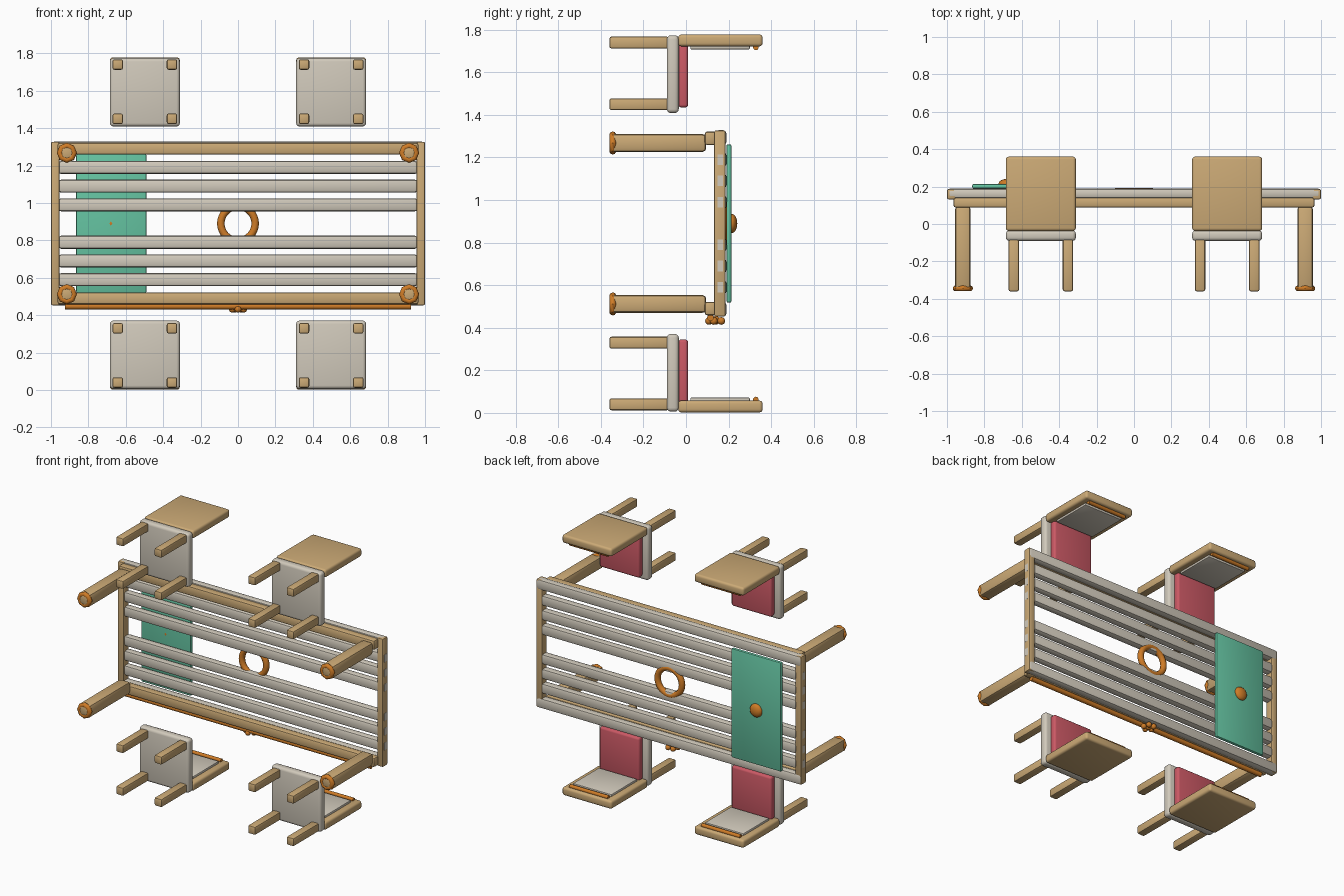
import bpy, math
from math import radians, cos, sin, tau

cube = bpy.data.objects.get("Cube")
if cube:
    bpy.data.objects.remove(cube, do_unlink=True)


def material(name, rgb):
    m = bpy.data.materials.new(name)
    m.use_nodes = True
    m.diffuse_color = (*rgb, 1)
    m.node_tree.nodes["Principled BSDF"].inputs["Base Color"].default_value = (*rgb, 1)
    return m


WOOD = material("tan wood", (0.60, 0.40, 0.18))
PALE = material("pale wood", (0.64, 0.59, 0.50))
ORANGE = material("orange trim", (0.62, 0.20, 0.02))
RED = material("red cushion", (0.60, 0.10, 0.13))
GREEN = material("green cloth", (0.13, 0.55, 0.36))

MID = 0.89   # height of the mirror plane through the table


def finish(name, mat, angle=40):
    o = bpy.context.object
    o.name = name
    o.data.materials.append(mat)
    bpy.ops.object.shade_smooth_by_angle(angle=radians(angle))
    return o


def box(name, mat, x, y, z, bevel=0.012, segments=2):
    """Rounded box from (min, max) ranges on each axis."""
    spans = (x, y, z)
    bpy.ops.mesh.primitive_cube_add(size=1, location=[(a + b) / 2 for a, b in spans])
    o = bpy.context.object
    o.scale = [abs(b - a) for a, b in spans]
    bpy.ops.object.transform_apply(location=False, rotation=False, scale=True)
    if bevel:
        mod = o.modifiers.new("rounding", "BEVEL")
        mod.width = bevel
        mod.segments = segments
        bpy.ops.object.modifier_apply(modifier=mod.name)
    return finish(name, mat)


def ball(name, mat, loc, scale):
    bpy.ops.mesh.primitive_uv_sphere_add(segments=16, ring_count=10, radius=1, location=loc)
    bpy.context.object.scale = scale
    return finish(name, mat, 60)


def ring(name, mat, loc, major, minor, sides=32):
    bpy.ops.mesh.primitive_torus_add(location=loc, rotation=(radians(90), 0, 0),
                                     major_radius=major, minor_radius=minor,
                                     major_segments=sides, minor_segments=10)
    return finish(name, mat)


def rod(name, mat, loc, radius, length):
    bpy.ops.mesh.primitive_cylinder_add(vertices=12, radius=radius, depth=length,
                                        location=loc, rotation=(0, radians(90), 0))
    return finish(name, mat)


def around(value, half):
    return (value - half, value + half)


# Table top: slats with an open gap in the middle, long edge rails and end boards
for i in range(-4, 5):
    if i == 0:
        continue
    z = MID + 0.1 * i
    edge = abs(i) == 4
    if edge:
        z = MID + math.copysign(0.403, i)
    half = 0.998 if edge else 0.96
    box("edge_rail" if edge else "slat", PALE, (-half, half), (0.137, 0.19),
        around(z, 0.035), 0.015)
    if not edge:
        for s in (-1, 1):
            box("slat_tenon", PALE, around(s * 0.998, 0.003), around(0.16, 0.013),
                around(z, 0.025), 0)
for s in (-1, 1):
    box("end_board", WOOD, around(s * 0.977, 0.023), (0.132, 0.186),
        around(MID, 0.437), 0.008)
    box("apron", WOOD, (-0.965, 0.965), (0.088, 0.142), around(MID + s * 0.4, 0.032), 0.012)

# Table legs with ring feet
for sx in (-1, 1):
    for sz in (-1, 1):
        x, z = sx * 0.915, MID + sz * 0.378
        box("table_leg", WOOD, around(x, 0.042), (-0.357, 0.095), around(z, 0.042), 0.018)
        ring("leg_foot", ORANGE, (x, -0.344, z), 0.038, 0.016, 8)

# Center ring, cloth and its knob
ring("center_ring", ORANGE, (0, 0.174, MID), 0.092, 0.02)
box("cloth", GREEN, (-0.865, -0.49), (0.19, 0.214), around(MID, 0.372), 0.008)
ball("cloth_knob", ORANGE, (-0.68, 0.215, MID), (0.045, 0.026, 0.045))

# Trim rod and bead flower along the lower edge
rod("trim_rod", ORANGE, (0, 0.115, 0.447), 0.016, 1.85)
ball("flower_center", ORANGE, (0, 0.14, 0.435), (0.02, 0.02, 0.02))
for k in range(5):
    a = tau * k / 5 - tau / 4
    ball("flower_bead", ORANGE, (0.032 * cos(a), 0.14 + 0.032 * sin(a), 0.432),
         (0.018, 0.018, 0.018))


# Chairs: four, mirrored above and below the table
def chair(cx, side):
    def zr(a, b):
        return tuple(sorted((MID + side * a, MID + side * b)))

    box("seat", PALE, around(cx, 0.187), (-0.09, -0.034), zr(0.519, 0.884), 0.018, 3)
    for s in (-1, 1):
        for h in (0.56, 0.85):
            box("chair_leg", WOOD, around(cx + s * 0.145, 0.028), (-0.36, -0.08),
                zr(h - 0.028, h + 0.028), 0.01)
    box("cushion", RED, around(cx, 0.15), (-0.036, 0.01), zr(0.545, 0.842), 0.014, 3)
    box("backrest", WOOD, around(cx, 0.187), (-0.037, 0.36), zr(0.832, 0.888), 0.015, 3)
    box("back_panel", PALE, around(cx, 0.145), (0.02, 0.3), zr(0.818, 0.84), 0.006)
    rod("back_bar", ORANGE, (cx, 0.328, MID + side * 0.827), 0.013, 0.29)


for cx in (-0.498, 0.498):
    for side in (-1, 1):
        chair(cx, side)
